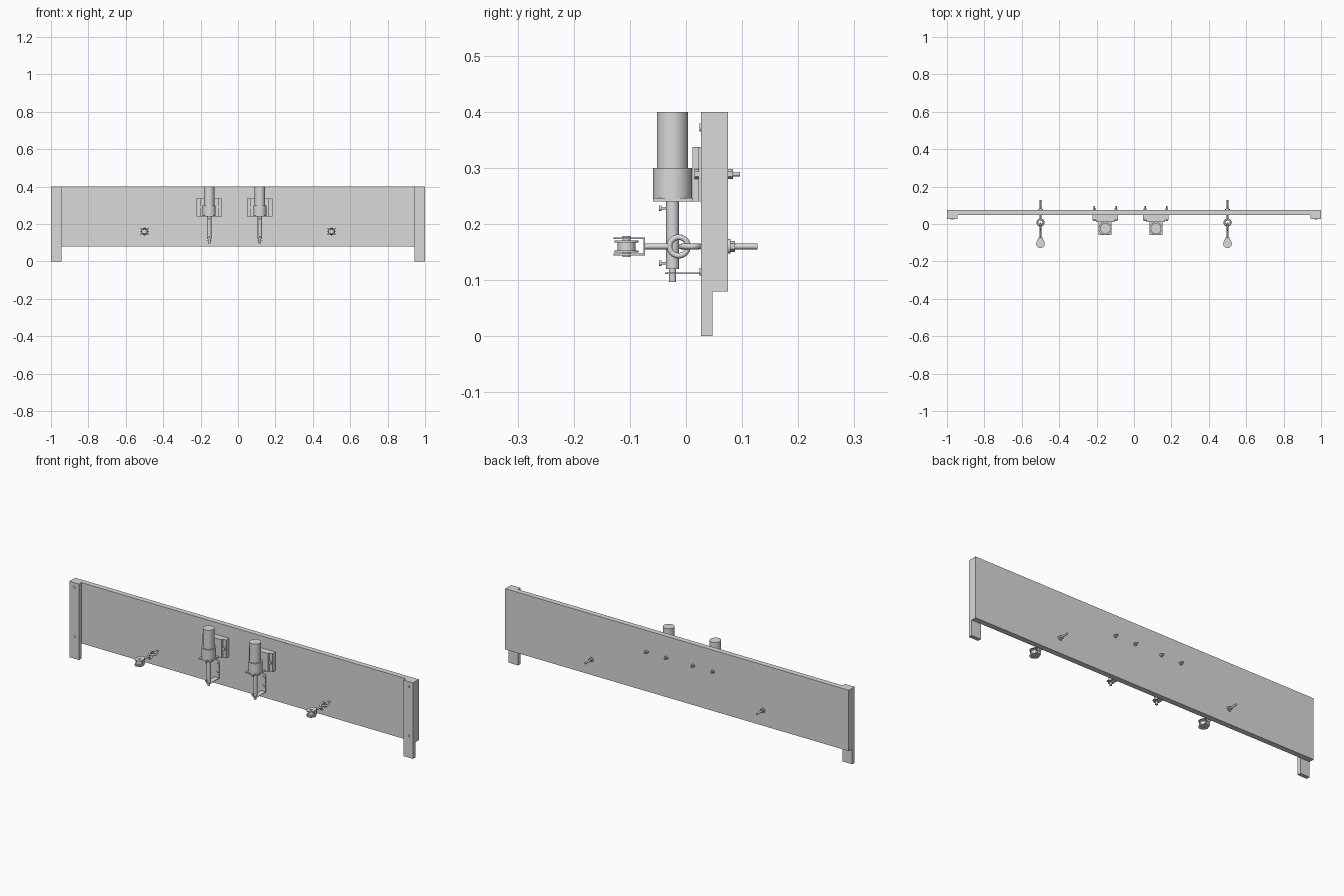
import bpy, bmesh, math
from mathutils import Vector

cube = bpy.data.objects.get("Cube")
if cube:
    bpy.data.objects.remove(cube, do_unlink=True)

GREY = (0.7, 0.7, 0.7)
metal = bpy.data.materials.new("plain grey")
metal.use_nodes = True
metal.diffuse_color = (*GREY, 1)
metal.node_tree.nodes["Principled BSDF"].inputs["Base Color"].default_value = (*GREY, 1)


def finish(obj, name, smooth=False):
    obj.name = name
    obj.data.materials.append(metal)
    if smooth:
        bpy.ops.object.select_all(action='DESELECT')
        obj.select_set(True)
        bpy.context.view_layer.objects.active = obj
        bpy.ops.object.shade_smooth_by_angle(angle=math.radians(35))
    return obj


def box(name, x, y, z):
    """Box from (min, max) pairs."""
    bpy.ops.mesh.primitive_cube_add(size=1)
    obj = bpy.context.object
    for v in obj.data.vertices:
        v.co = [a + (b - a) * (c + 0.5) for (a, b), c in zip((x, y, z), v.co)]
    return finish(obj, name)


def rod(name, start, end, radius, sides=24):
    """Cylinder between two points."""
    a, b = Vector(start), Vector(end)
    bpy.ops.mesh.primitive_cylinder_add(
        radius=radius, depth=(b - a).length, vertices=sides, location=(a + b) / 2,
        rotation=(b - a).to_track_quat('Z', 'Y').to_euler())
    return finish(bpy.context.object, name, sides > 6)


def ring(name, centre, rotation):
    bpy.ops.mesh.primitive_torus_add(
        location=centre, rotation=rotation, major_radius=0.0165, minor_radius=0.005,
        major_segments=32, minor_segments=12)
    return finish(bpy.context.object, name, True)


def prism(name, outline, depth):
    """Solid made by sweeping a flat outline along a vector."""
    bm = bmesh.new()
    face = bm.faces.new([bm.verts.new(p) for p in outline])
    new = bmesh.ops.extrude_face_region(bm, geom=[face])["geom"]
    bmesh.ops.translate(bm, vec=depth, verts=[g for g in new if isinstance(g, bmesh.types.BMVert)])
    bmesh.ops.recalc_face_normals(bm, faces=bm.faces)
    mesh = bpy.data.meshes.new(name)
    bm.to_mesh(mesh)
    bm.free()
    obj = bpy.data.objects.new(name, mesh)
    bpy.context.collection.objects.link(obj)
    return finish(obj, name, True)


def arc(radius, start, end, steps=16):
    for i in range(steps + 1):
        t = math.radians(start + (end - start) * i / steps)
        yield radius * math.cos(t), radius * math.sin(t)


FRONT, BACK = 0.047, 0.075   # faces of the board

box("board", (-1, 1), (FRONT, BACK), (0.08, 0.4))

# Legs, eye bolts and pulleys on both ends
for side, s in (("left", 1), ("right", -1)):
    box(side + "_leg", sorted((s * 0.945, s)), (0.027, FRONT), (0, 0.4))
    for z in (0.115, 0.372):
        rod(side + "_leg_screw", (s * 0.973, 0.03, z), (s * 0.973, 0.024, z), 0.007)

    x, z = s * 0.5, 0.16
    rod(side + "_eye_bolt", (x, 0.026, z), (x, 0.127, z), 0.005)
    rod(side + "_bolt_washer", (x, BACK, z), (x, 0.079, z), 0.013)
    rod(side + "_bolt_nut", (x, 0.078, z), (x, 0.087, z), 0.01, 6)
    ring(side + "_fixed_eye", (x, 0.008, z), (0, 0, 0))
    ring(side + "_pulley_eye", (x, -0.013, z), (0, math.pi / 2, 0))
    rod(side + "_pulley_shank", (x, -0.032, z), (x, -0.076, z), 0.005)

    # Fork with two teardrop cheeks
    cheek = [(x + a, -0.106 + b) for a, b in arc(0.023, 160, 380)]
    cheek += [(x + 0.011, -0.073), (x - 0.011, -0.073)]
    for level, h in (("lower", 0.144), ("upper", 0.173)):
        prism(f"{side}_{level}_cheek", [(a, b, h) for a, b in cheek], (0, 0, 0.003))
    box(side + "_fork_back", (x - 0.011, x + 0.011), (-0.076, -0.073), (0.145, 0.175))

    # Grooved wheel and axle
    rod(side + "_wheel_hub", (x, -0.106, 0.149), (x, -0.106, 0.171), 0.016)
    for h in (0.149, 0.167):
        rod(side + "_wheel_rim", (x, -0.106, h), (x, -0.106, h + 0.004), 0.021, 32)
    rod(side + "_axle", (x, -0.106, 0.141), (x, -0.106, 0.179), 0.007)

# Two vertical actuators in the middle
for side, x in (("left", 0.117), ("right", -0.154)):
    y = -0.024
    rod(side + "_motor", (x, y, 0.3), (x, y, 0.4), 0.028, 40)
    rod(side + "_motor_collar", (x, y, 0.243), (x, y, 0.3), 0.035, 40)
    box(side + "_motor_flange", (x - 0.035, x + 0.035), (y - 0.035, y + 0.036), (0.24, 0.246))
    box(side + "_mount_plate", (x - 0.068, x + 0.068), (0.022, FRONT), (0.24, 0.337))
    box(side + "_mount_pad", (x - 0.05, x + 0.05), (0.012, 0.022), (0.24, 0.337))

    # Mounting bolts through the board
    for dx in (-0.058, 0.058):
        rod(side + "_mount_bolt", (x + dx, 0.02, 0.289), (x + dx, 0.096, 0.289), 0.004)
        rod(side + "_mount_bolt_head", (x + dx, 0.015, 0.289), (x + dx, 0.022, 0.289), 0.009, 6)
        rod(side + "_mount_nut", (x + dx, BACK, 0.289), (x + dx, 0.084, 0.289), 0.009, 6)

    # Plunger, tip and its small screws
    rod(side + "_plunger", (x, y, 0.12), (x, y, 0.243), 0.0115)
    rod(side + "_plunger_tip", (x, y, 0.097), (x, y, 0.12), 0.0065)
    for z in (0.13, 0.228):
        rod(side + "_plunger_screw", (x, y, z), (x, -0.046, z), 0.0025, 12)
        rod(side + "_plunger_screw_head", (x, -0.044, z), (x, -0.048, z), 0.005, 16)

    # Guide bracket with a rounded back plate and a rounded shelf
    w = 0.0135
    back = [(x - w, FRONT, 0.111), (x + w, FRONT, 0.111)]
    back += [(x + a, FRONT, 0.192 + b) for a, b in arc(w, 0, 180)]
    prism(side + "_bracket_back", back, (0, -0.003, 0))
    shelf = [(x + w, FRONT, 0.111), (x - w, FRONT, 0.111)]
    shelf += [(x + a, y + b, 0.111) for a, b in arc(w, 180, 360)]
    prism(side + "_bracket_shelf", shelf, (0, 0, 0.003))
    for z in (0.14, 0.187):
        rod(side + "_bracket_screw", (x, 0.045, z), (x, 0.041, z), 0.006, 16)
